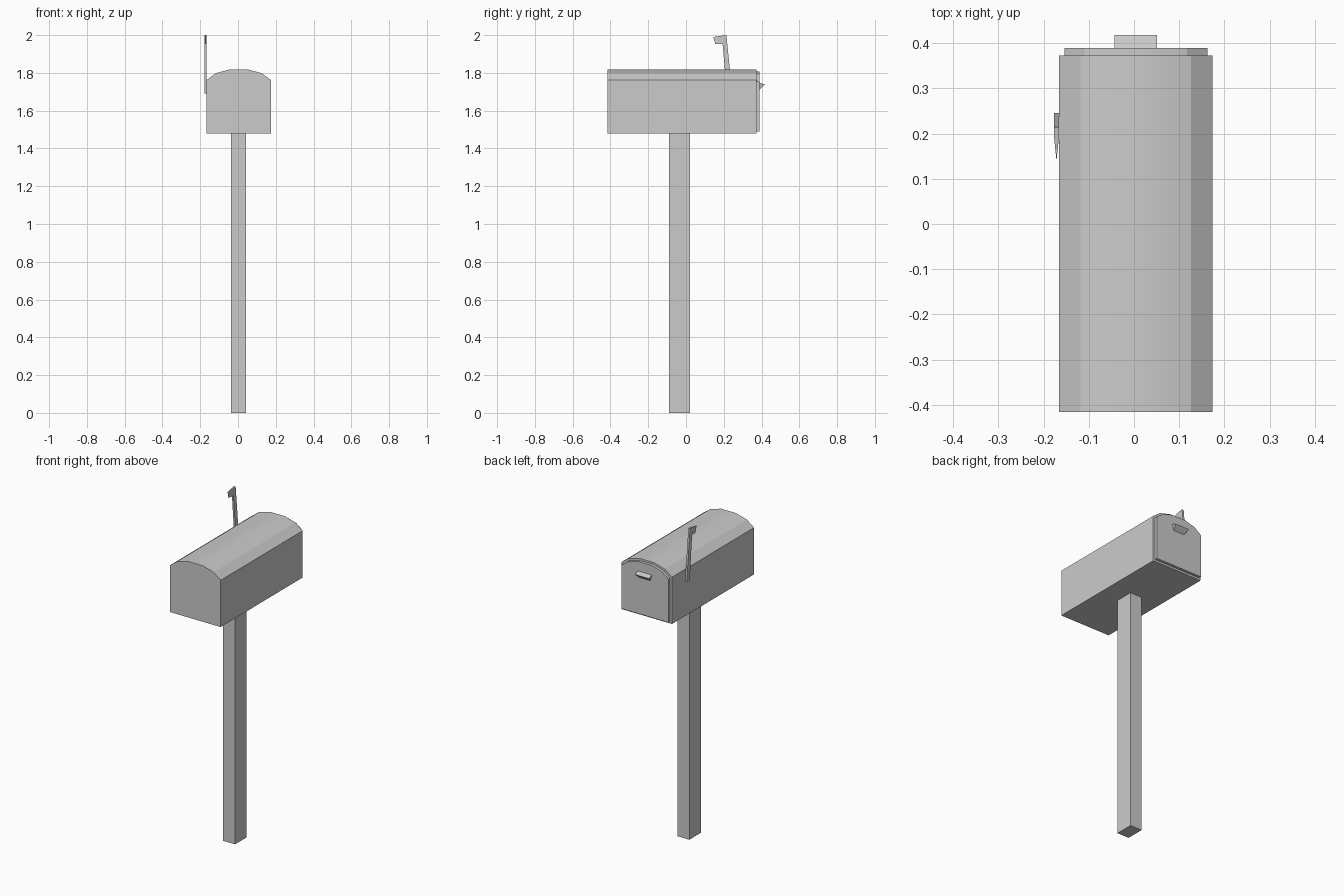
import bpy
import bmesh
import math

cube = bpy.data.objects.get("Cube")
if cube:
    bpy.data.objects.remove(cube, do_unlink=True)

GREY = (0.6, 0.6, 0.6, 1.0)
grey = bpy.data.materials.new("plain_grey")
grey.use_nodes = True
grey.diffuse_color = GREY
grey.node_tree.nodes["Principled BSDF"].inputs["Base Color"].default_value = GREY


def loft(name, first, second, smooth=None):
    """Solid between two matching outlines of 3D points."""
    bm = bmesh.new()
    a = [bm.verts.new(p) for p in first]
    b = [bm.verts.new(p) for p in second]
    bm.faces.new(a)
    bm.faces.new(b[::-1])
    n = len(a)
    for i in range(n):
        j = (i + 1) % n
        bm.faces.new((a[j], a[i], b[i], b[j]))
    bmesh.ops.recalc_face_normals(bm, faces=bm.faces[:])
    mesh = bpy.data.meshes.new(name)
    bm.to_mesh(mesh)
    bm.free()
    mesh.materials.append(grey)
    obj = bpy.data.objects.new(name, mesh)
    bpy.context.collection.objects.link(obj)
    if smooth:
        bpy.ops.object.select_all(action='DESELECT')
        obj.select_set(True)
        bpy.context.view_layer.objects.active = obj
        bpy.ops.object.shade_smooth_by_angle(angle=math.radians(smooth))
    return obj


# Domed box outline, mirrored about the box centre
CENTRE_X = 0.004
half = [(0.17, 1.478), (0.17, 1.762), (0.122, 1.798), (0.05, 1.818)]
outline = half + [(-x, z) for x, z in reversed(half)]


def box_section(y, sx=1.0, sz=1.0, mid=1.65):
    return [(CENTRE_X + x * sx, y, mid + (z - mid) * sz) for x, z in outline]


# Box and the slightly smaller door on its rear end
loft("mailbox_body", box_section(-0.415), box_section(0.372), smooth=20)
loft("door", box_section(0.365, 0.93, 0.93), box_section(0.389, 0.93, 0.93), smooth=20)

# Post
post = [(-0.037, -0.09), (0.043, -0.09), (0.043, 0.021), (-0.037, 0.021)]
loft("post", [(x, y, 0) for x, y in post], [(x, y, 1.48) for x, y in post])

# Door pull: wedge that narrows towards its lower edge
pull = [(0.385, 1.75, 0.047), (0.418, 1.738, 0.047), (0.385, 1.708, 0.036)]
loft("door_pull", *[[(CENTRE_X + s * w, y, z) for y, z, w in pull] for s in (-1, 1)])


# Flag: leaning arm, and a head that thins towards its tip
def flag_part(name, points):
    def side(s):
        return [(-0.1713 + s * 0.0057 * min(1, 0.1 + (y - 0.145) / 0.055), y, z)
                for y, z in points]
    loft(name, side(-1), side(1))


flag_part("flag_arm", [(0.217, 1.69), (0.245, 1.69), (0.214, 2.0), (0.19, 1.997)])
flag_part("flag_head", [(0.145, 1.99), (0.155, 1.952), (0.194, 1.952), (0.19, 1.997)])
